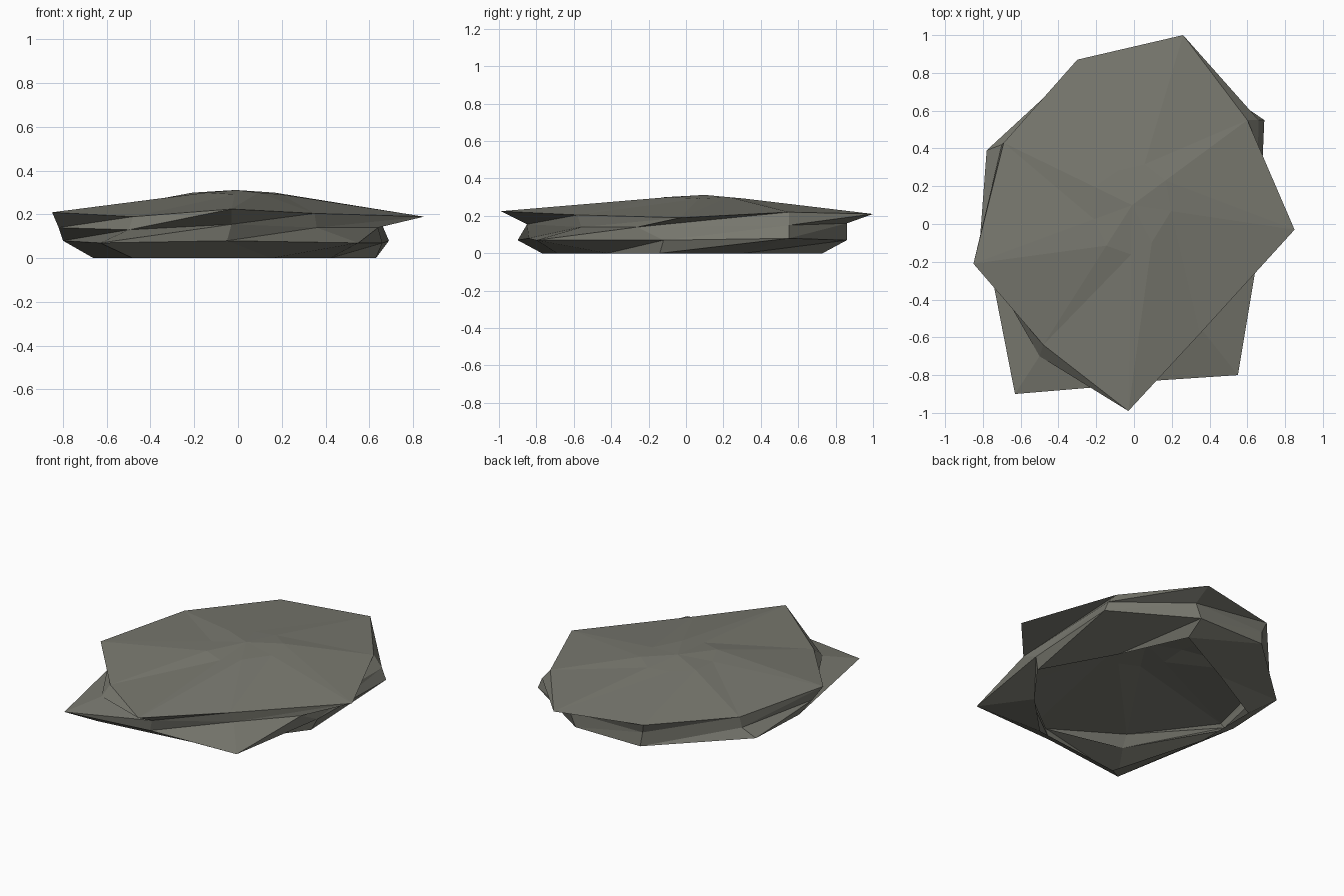
import bpy
import bmesh
from mathutils import Vector

if "Cube" in bpy.data.objects:
    bpy.data.objects.remove(bpy.data.objects["Cube"])

# Rock outlines, from the open base up to the overhanging brim
BASE = [(.19, .73, 0), (.38, .31, 0), (.63, -.14, 0), (.42, -.42, 0), (.15, -.69, 0),
        (-.48, -.77, 0), (-.66, -.15, 0), (-.66, .27, 0), (-.25, .5, 0)]
BULGE = [(.2, .86, .07), (.69, .55, .08), (.66, -.12, .07), (.55, -.8, .07), (-.05, -.84, .08),
         (-.63, -.9, .07), (-.8, -.03, .08), (-.78, .39, .08), (-.27, .86, .07)]
WAIST = [(.24, .86, .16), (.66, .55, .15), (.64, -.26, .14), (.36, -.56, .14), (-.03, -.85, .155),
         (-.5, -.7, .13), (-.82, -.14, .14), (-.7, .42, .14), (-.28, .85, .16)]
BRIM = [(.26, 1, .21), (.6, .55, .22), (.85, -.03, .19), (.35, -.58, .205), (-.03, -.99, .225),
        (-.48, -.64, .19), (-.85, -.21, .21), (-.69, .43, .21), (-.3, .87, .22)]
PEAK = Vector((-.01, .1, .312))

# Low inner ring that rounds the crown
CROWN = []
for i, p in enumerate(BRIM):
    q = PEAK.lerp(Vector(p), .29 if i % 2 else .24)
    q.z = .3 if i % 2 else .292
    CROWN.append(q)

stone = bpy.data.materials.new("grey_stone")
stone.diffuse_color = (.19, .19, .16, 1)
stone.use_nodes = True
stone.node_tree.nodes["Principled BSDF"].inputs["Base Color"].default_value = stone.diffuse_color

bm = bmesh.new()
rings = [[bm.verts.new(p) for p in ring] for ring in (BASE, BULGE, WAIST, BRIM, CROWN)]
n = len(BASE)

# Faceted sides and sloping top
for low, high in zip(rings, rings[1:]):
    for i in range(n):
        j = (i + 1) % n
        bm.faces.new((low[j], low[i], high[i]))
        bm.faces.new((low[j], high[i], high[j]))

# Fan closing the crown; the underside stays open
peak = bm.verts.new(PEAK)
for i in range(n):
    bm.faces.new((rings[-1][(i + 1) % n], rings[-1][i], peak))

mesh = bpy.data.meshes.new("flat_rock")
bm.to_mesh(mesh)
bm.free()
mesh.materials.append(stone)
rock = bpy.data.objects.new("flat_rock", mesh)
bpy.context.collection.objects.link(rock)
